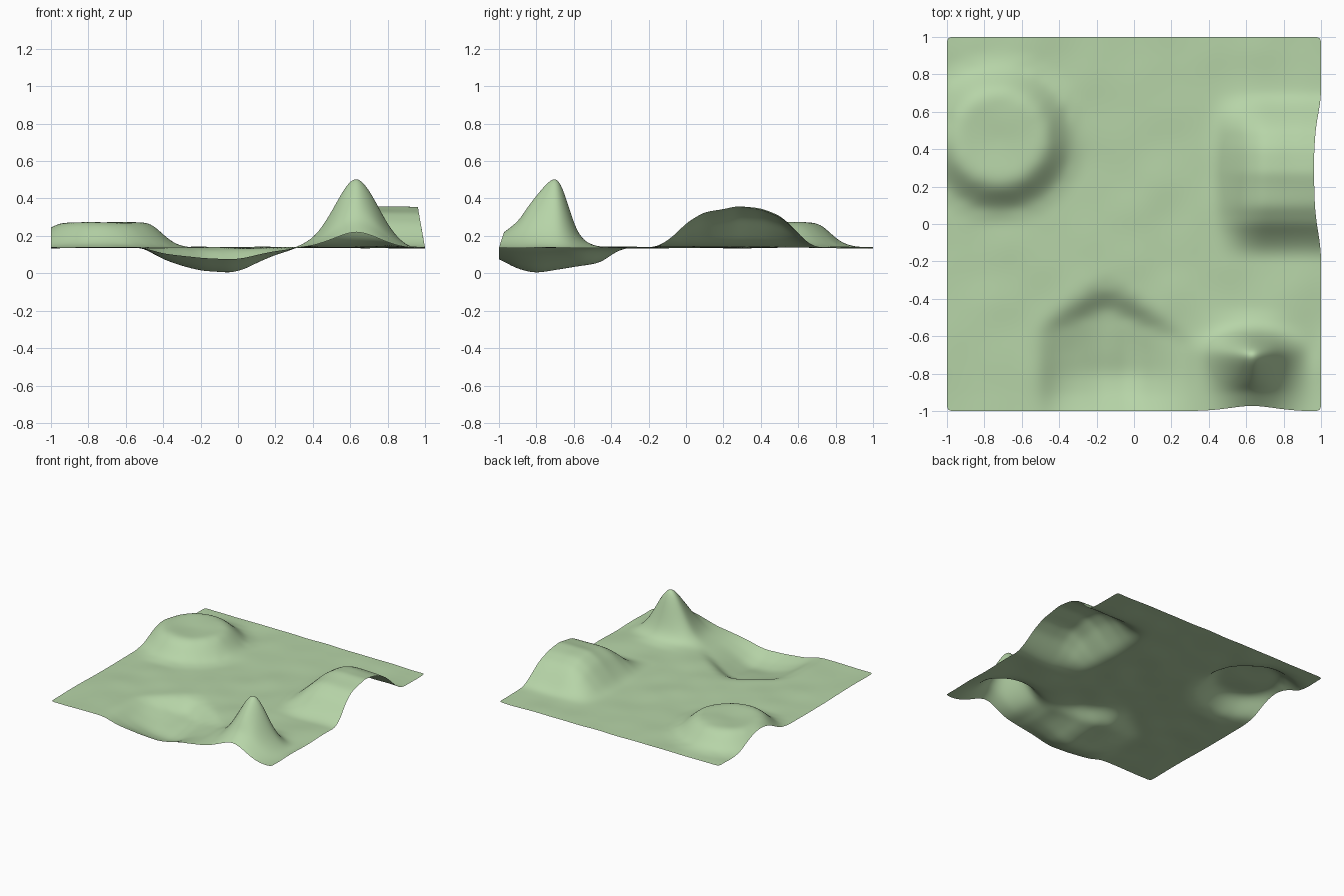
import bpy, bmesh, math
from mathutils import noise, Vector

if "Cube" in bpy.data.objects:
    bpy.data.objects.remove(bpy.data.objects["Cube"])

BASE = 0.138


def interp(pts, v):
    """Piecewise-linear profile lookup."""
    if v <= pts[0][0]:
        return pts[0][1]
    for (a, p), (b, q) in zip(pts, pts[1:]):
        if v <= b:
            return p + (q - p) * (v - a) / (b - a)
    return pts[-1][1]


# Relative height profiles of each land form
PEAK_X = [(.27, 0), (.33, .03), (.4, .13), (.47, .36), (.55, .75), (.6, .96), (.625, 1.02),
          (.65, .97), (.7, .83), (.75, .57), (.8, .32), (.85, .15), (.9, .03), (.95, -.02), (1, 0)]
PEAK_Y = [(-1, .22), (-.9, .42), (-.8, .73), (-.74, .93), (-.69, 1.03), (-.66, .9), (-.64, .7),
          (-.61, .36), (-.57, .14), (-.53, .05), (-.45, 0)]
MESA_X = [(.4, 0), (.45, .1), (.5, .32), (.6, .78), (.68, .97), (.75, 1), (.85, .98), (1, .95)]
MESA_Y = [(-.18, 0), (-.13, .08), (-.07, .28), (0, .6), (.1, .88), (.2, .95), (.27, 1.02), (.4, .95),
          (.5, .76), (.57, .5), (.62, .22), (.68, .03), (.73, 0)]
HILL_R = [(0, .95), (.22, 1), (.27, .88), (.33, .45), (.38, .13), (.46, 0)]
PIT_X = [(-.55, 0), (-.5, .08), (-.4, .47), (-.3, .72), (-.2, .92), (-.03, 1), (.05, .8),
         (.1, .6), (.2, .28), (.32, 0)]
PIT_T = [(-1, .5), (-.5, .87), (-.1, 1), (.05, 1), (.33, .88), (.72, .64), (.93, .13), (1.08, 0)]


def pit(x, y):
    rim = -.33 - .65 * (math.hypot(x + .15, .06) - .06)
    t = (y + .8) / (rim + .8) if y > -.8 else (y + .8) / .2
    return interp(PIT_X, x) * interp(PIT_T, t)


def surface(x, y):
    peak = .39 * interp(PEAK_X, x) * interp(PEAK_Y, y)
    mesa = .222 * interp(MESA_X, x) * interp(MESA_Y, y)
    hill = .134 * interp(HILL_R, math.hypot(x + .72, y - .46))
    ripple = .008 * noise.noise(Vector((x * 4.5, y * 4.5, 3.7)))
    z = BASE + peak + mesa + hill - .134 * pit(x, y) + ripple
    # raised borders are drawn inwards
    sx = .18 * mesa * max(0, (x - .75) / .25)
    sy = .33 * peak * max(0, (-.85 - y) / .15)
    return x - sx, y + sy, z


# Terrain sheet
bm = bmesh.new()
bmesh.ops.create_grid(bm, x_segments=44, y_segments=44, size=1)
for v in bm.verts:
    v.co = surface(v.co.x, v.co.y)
mesh = bpy.data.meshes.new("terrain")
bm.to_mesh(mesh)
bm.free()
for p in mesh.polygons:
    p.use_smooth = True
terrain = bpy.data.objects.new("terrain", mesh)
bpy.context.collection.objects.link(terrain)
sub = terrain.modifiers.new("smooth", 'SUBSURF')
sub.levels = sub.render_levels = 2
sub.boundary_smooth = 'ALL'

# Pale green ground
mat = bpy.data.materials.new("grass")
mat.diffuse_color = (0.47, 0.66, 0.39, 1)
mat.use_nodes = True
mat.node_tree.nodes["Principled BSDF"].inputs["Base Color"].default_value = mat.diffuse_color
mesh.materials.append(mat)
